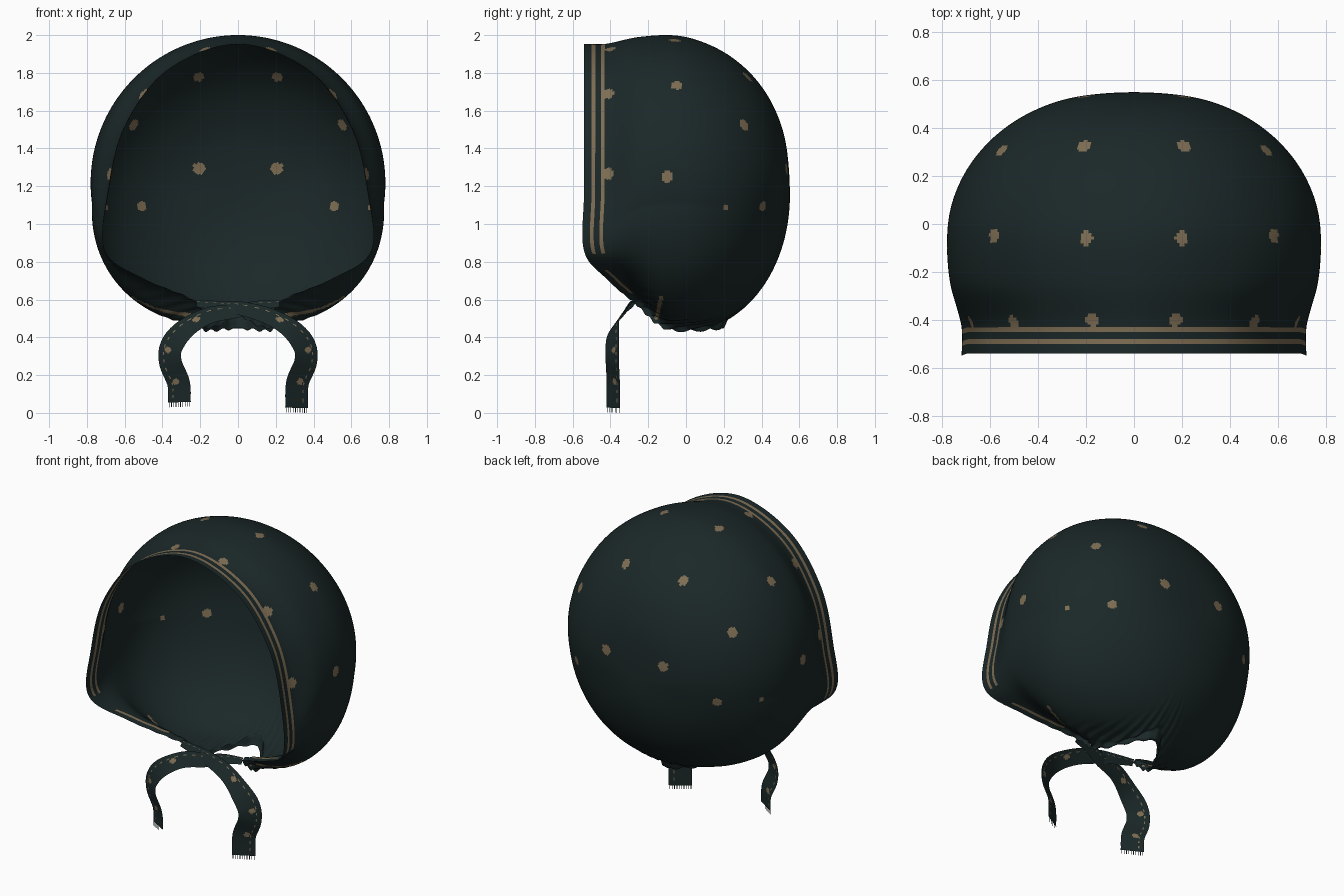
import bpy, bmesh, math
from mathutils import Vector as V

if "Cube" in bpy.data.objects:
    bpy.data.objects.remove(bpy.data.objects["Cube"])


def material(name, rgb):
    m = bpy.data.materials.new(name)
    m.diffuse_color = (*rgb, 1)
    m.use_nodes = True
    m.node_tree.nodes["Principled BSDF"].inputs["Base Color"].default_value = m.diffuse_color
    return m


CLOTH = material("dark green cloth", (0.0108, 0.0205, 0.021))
TAN = material("tan print", (0.21, 0.155, 0.088))


def spline(p, t):
    """Smooth curve through p[1:-1]; first and last entries only steer the ends."""
    i = min(int(t), len(p) - 4)
    u = t - i
    a, b, c, d = p[i:i + 4]
    return (b * 2 + (c - a) * u + (a * 2 - b * 5 + c * 4 - d) * u * u
            + (b * 3 - a - c * 3 + d) * u ** 3) * 0.5


def finish(bm, name):
    me = bpy.data.meshes.new(name)
    bm.to_mesh(me)
    bm.free()
    me.materials.append(CLOTH)
    me.materials.append(TAN)
    ob = bpy.data.objects.new(name, me)
    bpy.context.collection.objects.link(ob)
    for f in me.polygons:
        f.use_smooth = True
    return ob


# ---- Bonnet: columns run from the open edge to the back of the crown ----
# Edge of half the bonnet: brow, temple, cheek corner, chin, neck hole
EDGE = [V(p) for p in ((0, -.54, 1.955), (.37, -.54, 1.82), (.60, -.54, 1.52),
                       (.69, -.54, 1.17), (.705, -.54, .86), (.50, -.42, .71),
                       (.22, -.27, .58), (.20, -.10, .445), (0, .18, .45))]
EDGE = [V((-EDGE[1].x, *EDGE[1].yz))] + EDGE + [V((-EDGE[-2].x, *EDGE[-2].yz))]
ANGLE = [118, 90, 62, 35, 8, -18, -38, -58, -75, -90, -105]   # around the crown
START = [0, 0, 0, 0, 0, 0, 0, 0, 6, 32, 6]                    # crown latitude start

# Printed dots on one half with radius, compared by direction from the middle
MID = V((0, 0, 1.2))
DOTS = [(V(p[:3]) - MID, p[3]) for p in (
    (.205, .53, 1.295, .032), (.49, .39, 1.10, .025), (.21, .33, 1.79, .031),
    (.56, .31, 1.53, .029), (.20, -.06, 1.98, .029), (.59, -.05, 1.74, .029),
    (.78, -.10, 1.25, .031), (.69, .21, 1.09, .018), (.18, -.415, 1.955, .03),
    (.51, -.42, 1.70, .033), (.71, -.43, 1.27, .033))]


def printed(c):
    n = (c - MID).normalized()
    return any((n - d.normalized()).length * d.length < r for d, r in DOTS)


def crown(lat, ang):
    a, f = math.radians(lat), math.radians(ang)
    flat = .90 - .12 * math.tanh(min(ang, 180 - ang) / 20)   # fuller above, rounder below
    r = 0.78 * math.copysign(abs(math.cos(a)) ** flat, math.cos(a))
    if -74 < ang < -8:       # fuller cheeks
        r *= 1 + 0.068 * math.sin(math.pi * (-ang - 8) / 66) * max(0, 1 - lat / 45)
    return V((r * math.cos(f), -.06 + .61 * math.sin(a),
              1.22 - .07 * math.sin(a) + r * math.sin(f)))


def column(v):
    """Points along one column: close rows in the hem, then even rows to the crown."""
    e, ang, lat = spline(EDGE, v), spline(ANGLE, v), max(0, spline(START, v))
    s0 = crown(lat, ang)
    step = (90 - lat) / 6
    mix = lambda ky, k: V((e.x + (s0.x - e.x) * k, e.y + (s0.y - e.y) * ky,
                           e.z + (s0.z - e.z) * k))
    p = [e, mix(.25, 0.02), mix(.6, .8)]
    p += [crown(lat + step * k, ang) for k in range(8)]
    p = [p[0] * 2 - p[1]] + p
    n = len(p) - 3
    fine = [spline(p, n * i / 200) for i in range(201)]
    dist = [0]
    for a, b in zip(fine, fine[1:]):
        dist.append(dist[-1] + (b - a).length)
    want = [.01 * k for k in range(HEM)]
    want += [.01 * HEM + (dist[-1] - .01 * HEM) * k / BODY for k in range(BODY + 1)]
    out, j = [], 0
    for d in want:
        while j < 199 and dist[j + 1] < d:
            j += 1
        u = (d - dist[j]) / max(1e-9, dist[j + 1] - dist[j])
        q = fine[j].lerp(fine[j + 1], min(1, u))
        # gathers around the neck hole
        g = max(0, min(1, (v - 5) / 1.5)) * max(0, 1 - d / .4)
        wave = 1 + .01 * g * math.sin(v * 22) * min(1, (8 - v) * 4)
        out.append(V((q.x * wave, q.y, 1.2 + (q.z - 1.2) * wave)))
    return out


HEM, BODY, PER = 14, 110, 34
bm = bmesh.new()
cols = [[bm.verts.new(p) for p in column(i / PER)] for i in range(8 * PER + 1)]
for i, (a, b) in enumerate(zip(cols, cols[1:])):
    for k in range(len(a) - 1):
        f = bm.faces.new((a[k], a[k + 1], b[k + 1], b[k]))
        v, c = i / PER, f.calc_center_median()
        stripe = v < 4.05 and k in (4, 5, 9, 10)          # hem stripes
        stripe = stripe or 4.6 < v < 5.6 and k in (4, 5)  # streak under the cheek
        seam = .5 < c.z < .62 and abs(c.y + .145 - (c.z - .55) * .2) < .011
        f.material_index = int(stripe or seam or printed(c))
bmesh.ops.remove_doubles(bm, verts=bm.verts, dist=.0002)
bonnet = finish(bm, "bonnet")
mod = bonnet.modifiers.new("mirror", 'MIRROR')
mod.use_axis[0] = True
mod.merge_threshold = .001


# ---- Chin ties: flat ribbons crossing under the chin, with fringed ends ----
def tie(name, side, end, lift):
    path = [V(p) for p in ((-.22, -.27, .58), (-.1, -.29, .568), (0, -.315, .55 + lift),
                           (.15, -.345, .518), (.275, -.385, .45), (.35, -.39, .36),
                           (.358, -.39, .27), (.315, -.385, .16), (.31, -.385, end + .025))]
    path = [path[0] * 2 - path[1]] + path + [path[-1] * 2 - path[-2]]
    n, rows, cells = len(path) - 3, 110, 20
    mid = [spline(path, n * i / rows) for i in range(rows + 1)]
    bm = bmesh.new()
    grid = []
    for i, c in enumerate(mid):
        t = (mid[min(rows, i + 1)] - mid[max(0, i - 1)]).normalized()
        h = .018 + .042 * min(1, i / rows * 1.7)
        w = V((-t.z, .6, t.x)) * h
        grid.append([bm.verts.new(c + w * (2 * k / cells - 1)) for k in range(cells + 1)])
    spots = [grid[int(rows * q)][12].co for q in (.44, .67, .87)]
    for i, (a, b) in enumerate(zip(grid, grid[1:])):
        for k in range(cells):
            f = bm.faces.new((a[k], a[k + 1], b[k + 1], b[k]))
            c = f.calc_center_median()
            dash = k == 15 and i % 5 < 2
            f.material_index = int(dash or any((c - s).length < .018 for s in spots))
    # fringe threads
    a = grid[-1]
    for k in range(0, cells, 2):
        l = a[k].co.lerp(a[k + 2].co, .35)
        r = a[k].co.lerp(a[k + 2].co, .65)
        d = V((0, 0, -.025))
        bm.faces.new([bm.verts.new(p) for p in (l, r, r + d, l + d)])
    if side < 0:
        for v in bm.verts:
            v.co.x *= -1
        bmesh.ops.reverse_faces(bm, faces=bm.faces)
    finish(bm, name)


tie("right_tie", 1, .003, .008)
tie("left_tie", -1, .033, -.008)
# longest thread reaches the ground level
low = min(v.co.z for o in bpy.data.objects for v in o.data.vertices)
for o in bpy.data.objects:
    o.location.z -= low
